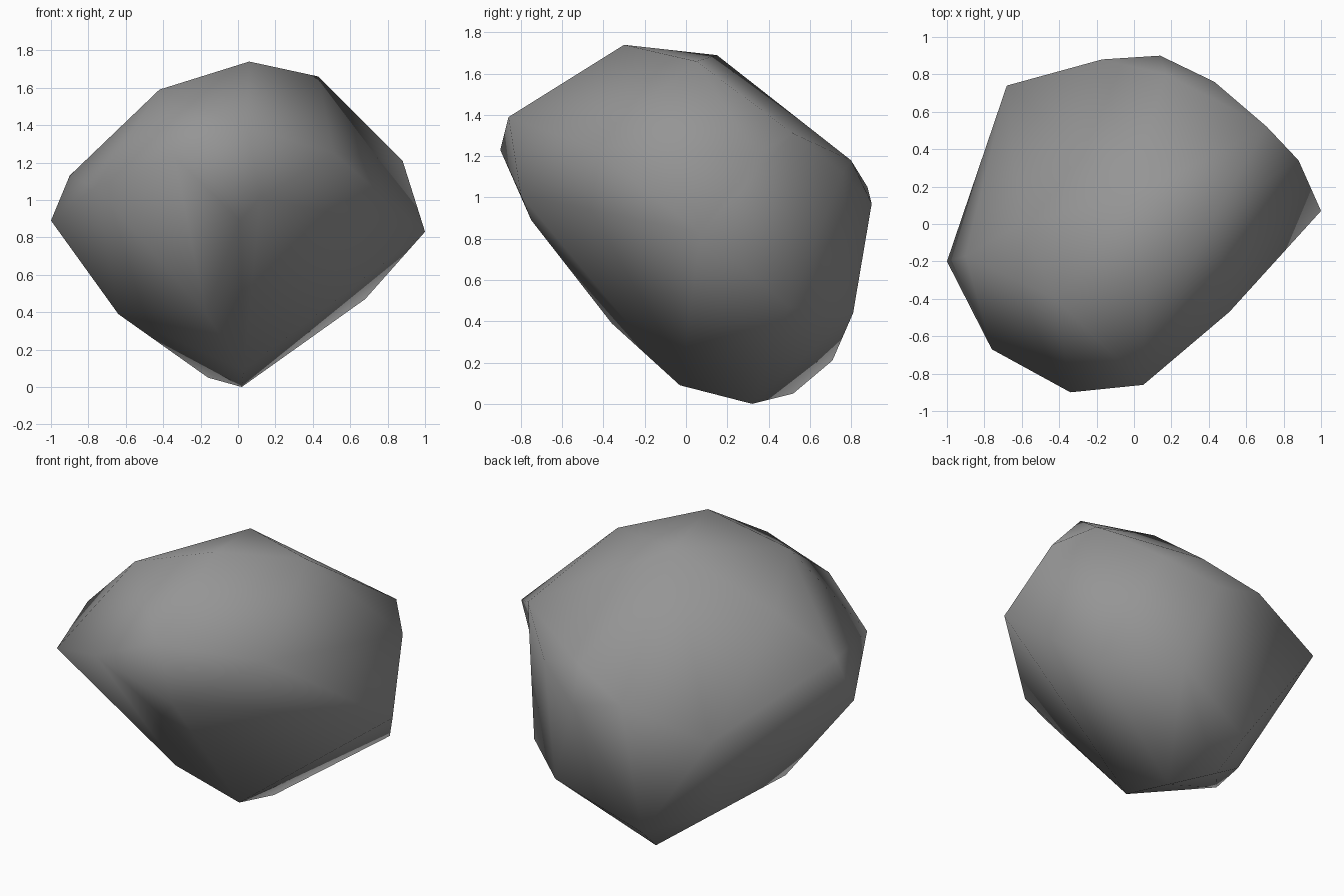
import bpy
import bmesh
from mathutils import Vector

# Remove the default object
default_cube = bpy.data.objects.get("Cube")
if default_cube:
    bpy.data.objects.remove(default_cube, do_unlink=True)


def make_material(name, colour):
    material = bpy.data.materials.new(name)
    material.use_nodes = True
    material.diffuse_color = colour
    shader = material.node_tree.nodes["Principled BSDF"]
    shader.inputs["Base Color"].default_value = colour
    shader.inputs["Roughness"].default_value = 0.9
    return material


# Corner groups of the boulder, from the crown down to the base
crown = [(.06, -.3, 1.74), (-.02, .15, 1.69), (.43, .05, 1.66),
         (-.42, -.4, 1.59), (-.61, 0, 1.4)]
front_brow = [(.05, -.86, 1.39), (-.34, -.9, 1.23), (.51, -.47, 1.25)]
left_rim = (.88, .34, 1.21)
left_shoulder = [(.71, .52, 1.31), left_rim, (1, .07, .83)]
back_shoulder = [(.43, .76, 1.12), (.17, .8, 1.18), (-.17, .88, 1.05),
                 (.14, .9, .97), (-.68, .74, .9)]
right_shoulder = [(-.9, -.17, 1.13), (-.76, -.67, 1.07), (-1, -.2, .89)]
front_belly = [(.12, -.8, 1.01), (.01, -.75, .89), (-.17, -.36, .39)]
left_flank = (.68, .5, .47)
lower_sides = [left_flank, (.32, .81, .44), (-.64, -.05, .39), (-.46, .35, .27)]
base = [(-.2, .71, .21), (-.16, .52, .05), (.02, .32, 0), (.03, -.03, .09)]


def turn_edge(bm, start, end):
    """Swap the diagonal between two corners to press in a shallow hollow."""
    ends = [min(bm.verts, key=lambda v: (v.co - Vector(p)).length) for p in (start, end)]
    edge = bm.edges.get(ends)
    if edge:
        bmesh.utils.edge_rotate(edge)


def make_boulder(name, corner_groups, material):
    """Wrap a tight skin of triangles around the chosen corners."""
    bm = bmesh.new()
    for group in corner_groups:
        for corner in group:
            bm.verts.new(corner)
    bmesh.ops.convex_hull(bm, input=bm.verts[:])
    loose = [v for v in bm.verts if not v.link_faces]
    bmesh.ops.delete(bm, geom=loose, context="VERTS")

    # Shallow hollow on the left side
    turn_edge(bm, left_rim, left_flank)
    bmesh.ops.recalc_face_normals(bm, faces=bm.faces[:])

    # Soft shading over the faceted outline
    for face in bm.faces:
        face.smooth = True

    mesh = bpy.data.meshes.new(name)
    bm.to_mesh(mesh)
    bm.free()
    mesh.materials.append(material)
    boulder = bpy.data.objects.new(name, mesh)
    bpy.context.collection.objects.link(boulder)


stone_grey = make_material("stone_grey", (.3, .3, .3, 1))
make_boulder("boulder", [crown, front_brow, left_shoulder, back_shoulder,
                         right_shoulder, front_belly, lower_sides, base], stone_grey)
